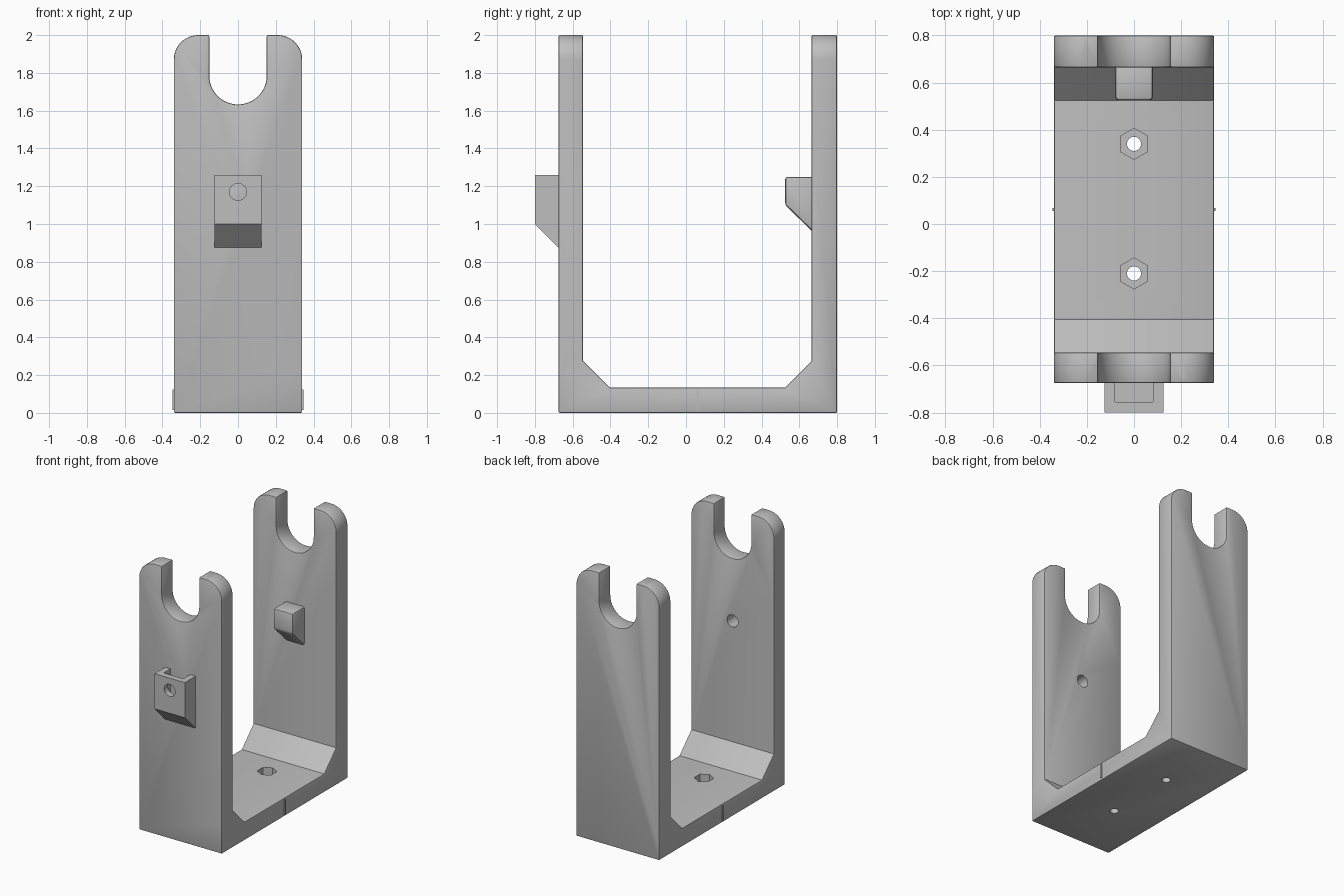
import bpy, bmesh, math
from mathutils import Vector

if "Cube" in bpy.data.objects:
    bpy.data.objects.remove(bpy.data.objects["Cube"], do_unlink=True)

grey = bpy.data.materials.new("light grey plastic")
grey.use_nodes = True
colour = (0.52, 0.52, 0.52, 1)
grey.diffuse_color = colour
grey.node_tree.nodes["Principled BSDF"].inputs["Base Color"].default_value = colour


def prism(name, points, axis, lo, hi):
    """Extrude a closed 2D profile along an axis; points use the other two axes."""
    def place(p, d):
        c = list(p)
        c.insert(axis, d)
        return Vector(c)
    bm = bmesh.new()
    face = bm.faces.new([bm.verts.new(place(p, lo)) for p in points])
    new = bmesh.ops.extrude_face_region(bm, geom=[face])["geom"]
    shift = place((0, 0), hi - lo)
    bmesh.ops.translate(bm, vec=shift, verts=[v for v in new if isinstance(v, bmesh.types.BMVert)])
    bmesh.ops.recalc_face_normals(bm, faces=bm.faces)
    mesh = bpy.data.meshes.new(name)
    bm.to_mesh(mesh)
    bm.free()
    mesh.materials.append(grey)
    ob = bpy.data.objects.new(name, mesh)
    bpy.context.collection.objects.link(ob)
    return ob


def arc(cx, cz, r, start, end, n):
    angles = [math.radians(start + (end - start) * i / n) for i in range(n + 1)]
    return [(cx + r * math.cos(a), cz + r * math.sin(a)) for a in angles]


def ring(cx, cy, r, n, turn=0):
    return arc(cx, cy, r, turn, turn + 360, n)[:-1]


def rect(x0, x1, z0, z1):
    return [(x0, z0), (x1, z0), (x1, z1), (x0, z1)]


def boolean(ob, other, operation):
    mod = ob.modifiers.new(operation.title(), "BOOLEAN")
    mod.operation = operation
    mod.solver = "EXACT"
    mod.object = other
    apply(ob, mod)


def apply(ob, mod):
    bpy.context.view_layer.objects.active = ob
    bpy.ops.object.modifier_apply(modifier=mod.name)


def round_edges(ob, width, angle):
    mod = ob.modifiers.new("Bevel", "BEVEL")
    mod.width = width
    mod.segments = 2
    mod.limit_method = "ANGLE"
    mod.angle_limit = math.radians(angle)
    apply(ob, mod)


# U-shaped cradle: side profile trimmed by the front outline
W, FRONT, BACK = 0.34, -0.675, 0.80
cradle = prism("cradle", [
    (FRONT, 0), (BACK, 0), (BACK, 2), (0.665, 2), (0.665, 0.275), (0.525, 0.135),
    (-0.405, 0.135), (-0.545, 0.275), (-0.545, 2), (FRONT, 2)], 0, -W, W)
R, S = 0.13, 0.152
outline = prism("outline_cutter", [(-W, -0.1), (W, -0.1)]
                + arc(W - R, 2 - R, R, 0, 90, 12) + [(S, 2)]
                + arc(0, 1.785, S, 0, -180, 32) + [(-S, 2)]
                + arc(-W + R, 2 - R, R, 90, 180, 12), 1, -1, 1)
cutters = [outline]
boolean(cradle, outline, "INTERSECT")
round_edges(cradle, 0.01, 60)

# Hexagonal nut recesses and screw holes in the floor
for y in (0.34, -0.21):
    nut = prism("nut_cutter", ring(0, y, 0.066, 6, 90), 2, 0.065, 0.3)
    screw = prism("screw_cutter", ring(0, y, 0.03, 24), 2, -0.1, 0.3)
    for cutter in (nut, screw):
        boolean(cradle, cutter, "DIFFERENCE")
        cutters.append(cutter)

# Front socket with a pocket open at the top
socket = prism("front_socket", [
    (-0.67, 0.875), (-0.675, 0.875), (-0.80, 1.0), (-0.80, 1.26), (-0.67, 1.26)], 0, -0.125, 0.125)
pocket = prism("pocket_cutter", rect(-0.755, -0.675, 1.0, 1.4), 0, -0.08, 0.08)
boolean(socket, pocket, "DIFFERENCE")

# Pin hole through the socket and the front wall
pin = prism("pin_cutter", ring(0, 1.17, 0.045, 32), 1, -0.9, -0.4)
for part in (socket, cradle):
    boolean(part, pin, "DIFFERENCE")
cutters += [pocket, pin]

# Hook on the inner face of the back wall
hook = prism("back_hook", [
    (0.68, 0.95), (0.525, 1.1), (0.525, 1.25), (0.68, 1.25)], 0, -0.08, 0.08)
round_edges(hook, 0.014, 30)

# Thin centre marks on both sides of the floor
marks = [prism(name, rect(0.055, 0.067, 0.015, 0.125), 0, *sorted((s * 0.33, s * 0.346)))
         for name, s in (("left_mark", 1), ("right_mark", -1))]

for cutter in cutters:
    bpy.data.objects.remove(cutter, do_unlink=True)

# Smooth curved faces, keep corners sharp
bpy.ops.object.select_all(action="DESELECT")
for ob in (cradle, socket, hook):
    ob.select_set(True)
bpy.context.view_layer.objects.active = cradle
bpy.ops.object.shade_smooth_by_angle(angle=math.radians(30))
